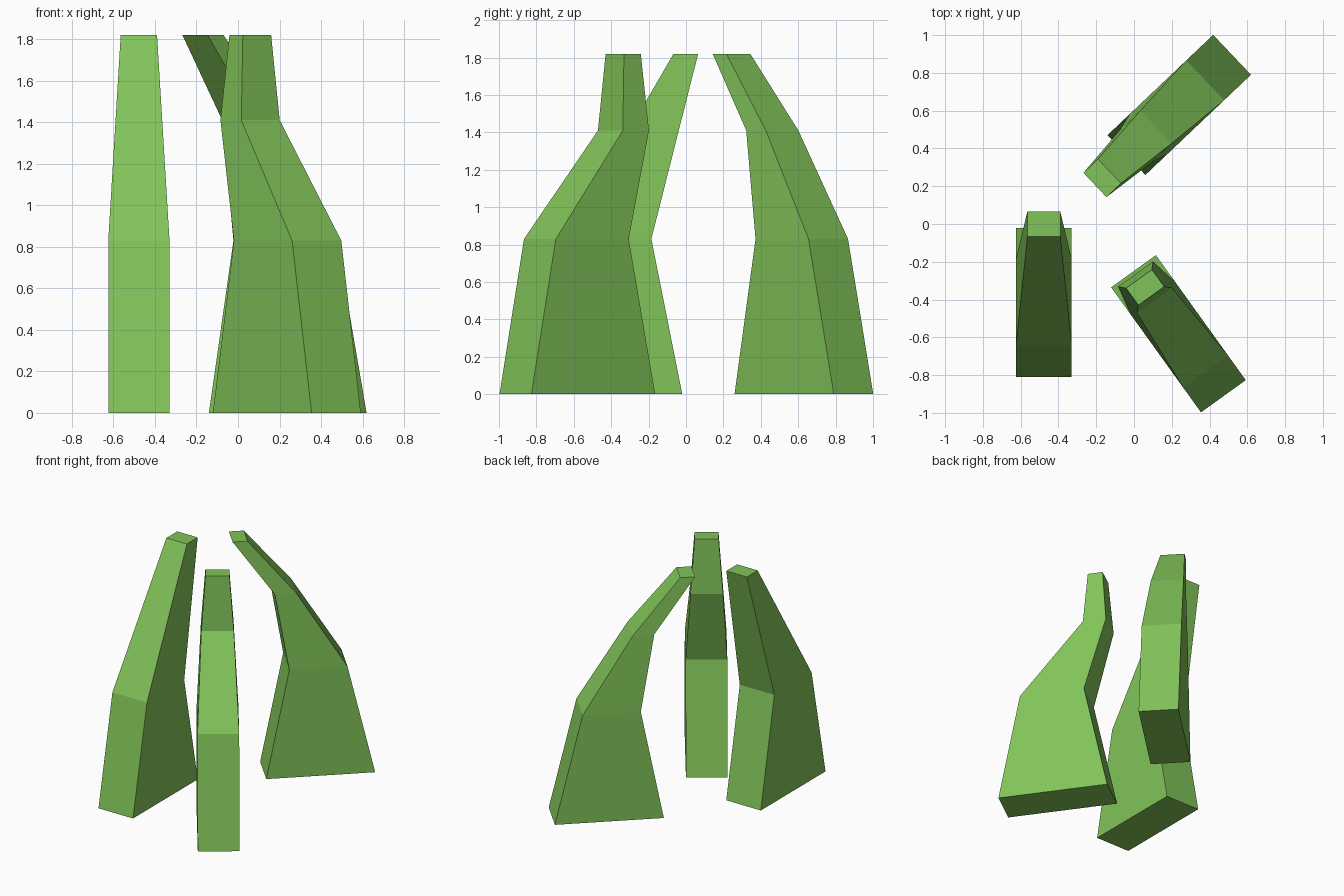
import bpy
import bmesh
from math import radians, cos, sin
from mathutils import Vector

if "Cube" in bpy.data.objects:
    bpy.data.objects.remove(bpy.data.objects["Cube"])

green = bpy.data.materials.new("green")
green.diffuse_color = (0.22, 0.55, 0.10, 1)
green.use_nodes = True
green.node_tree.nodes["Principled BSDF"].inputs["Base Color"].default_value = green.diffuse_color


def fin(name, origin, angle, sections):
    """Loft rectangles (z, inner, outer, width) along a horizontal direction."""
    a = radians(angle)
    along = Vector((cos(a), sin(a), 0))
    side = Vector((-sin(a), cos(a), 0))
    base = Vector((*origin, 0))
    bm = bmesh.new()
    rings = []
    for z, inner, outer, width in sections:
        h = width / 2
        rings.append([bm.verts.new(base + along * d + side * s + Vector((0, 0, z)))
                      for d, s in ((inner, -h), (outer, -h), (outer, h), (inner, h))])
    for lo, hi in zip(rings, rings[1:]):
        for i in range(4):
            j = (i + 1) % 4
            bm.faces.new((lo[i], lo[j], hi[j], hi[i]))
    bm.faces.new(rings[0][::-1])
    bm.faces.new(rings[-1])
    bmesh.ops.recalc_face_normals(bm, faces=bm.faces)
    mesh = bpy.data.meshes.new(name)
    bm.to_mesh(mesh)
    bm.free()
    mesh.materials.append(green)
    bpy.context.collection.objects.link(bpy.data.objects.new(name, mesh))


# Straight claw on the left
fin("left_claw", (-0.4775, -0.02), -90, [
    (0, 0, 0.79, 0.295), (0.83, 0.165, 0.62, 0.295), (1.82, -0.085, 0.047, 0.175)])

# Claw with an upright tip, front right
fin("front_claw", (-0.0025, -0.25), -54.3, [
    (0, 0, 0.815, 0.292), (0.83, 0.174, 0.654, 0.292),
    (1.41, 0.018, 0.190, 0.228), (1.82, 0.05, 0.161, 0.168)])

# Claw with an inward tip, back right
fin("back_claw", (-0.04, 0.365), 43.5, [
    (0, 0, 0.771, 0.291), (0.83, 0.163, 0.575, 0.291),
    (1.41, 0.064, 0.216, 0.24), (1.82, -0.230, -0.124, 0.177)])
